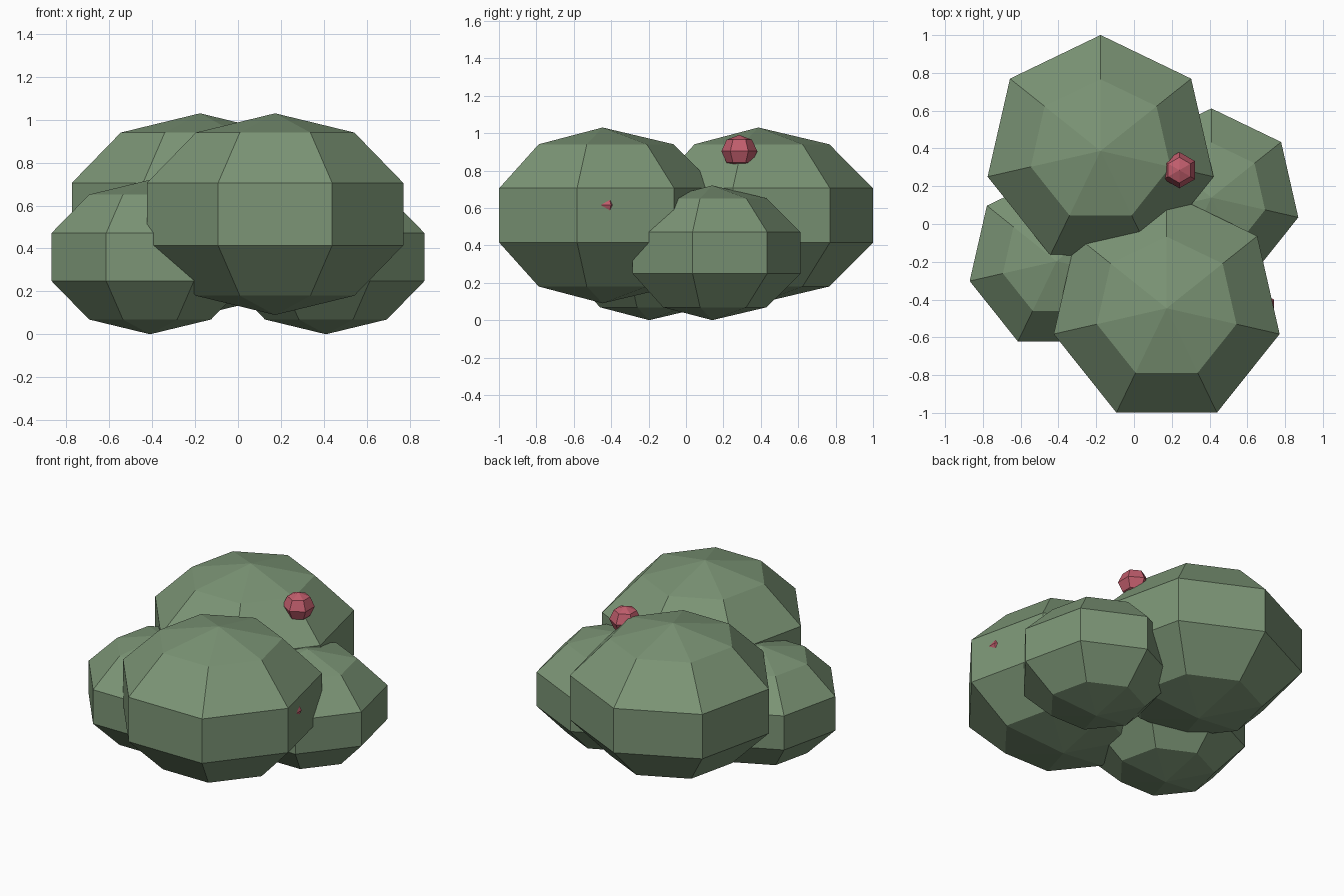
import bpy, bmesh
from mathutils import Matrix

if "Cube" in bpy.data.objects:
    bpy.data.objects.remove(bpy.data.objects["Cube"])


def material(name, colour):
    mat = bpy.data.materials.new(name)
    mat.diffuse_color = colour
    mat.use_nodes = True
    mat.node_tree.nodes["Principled BSDF"].inputs["Base Color"].default_value = mat.diffuse_color
    return mat


leaf = material("leaf_green", (0.20, 0.30, 0.18, 1))
red = material("berry_red", (0.53, 0.11, 0.15, 1))


def blob(name, centre, radius, height, segments, rings, mat):
    """Flat-shaded, squashed low-poly sphere."""
    bm = bmesh.new()
    bmesh.ops.create_uvsphere(bm, u_segments=segments, v_segments=rings, radius=1)
    bm.transform(Matrix.Translation(centre) @ Matrix.Diagonal((radius, radius, height, 1)))
    mesh = bpy.data.meshes.new(name)
    bm.to_mesh(mesh)
    bm.free()
    mesh.materials.append(mat)
    obj = bpy.data.objects.new(name, mesh)
    bpy.context.collection.objects.link(obj)
    return obj


# Foliage: two large clumps front and back, two small ones at the sides
for name, centre, radius, height in [
    ("front_foliage", (0.173, -0.446, 0.56), 0.645, 0.47),
    ("back_foliage", (-0.177, 0.387, 0.56), 0.645, 0.47),
    ("left_foliage", (-0.41, -0.197, 0.36), 0.496, 0.36),
    ("right_foliage", (0.41, 0.14, 0.36), 0.496, 0.36),
]:
    blob(name, centre, radius, height, 7, 5, leaf)

# Berries: one on the back clump, one almost sunk into the front clump
for name, centre in [
    ("back_berry", (0.24, 0.285, 0.903)),
    ("front_berry", (0.659, -0.449, 0.615)),
]:
    blob(name, centre, 0.096, 0.087, 6, 4, red)
